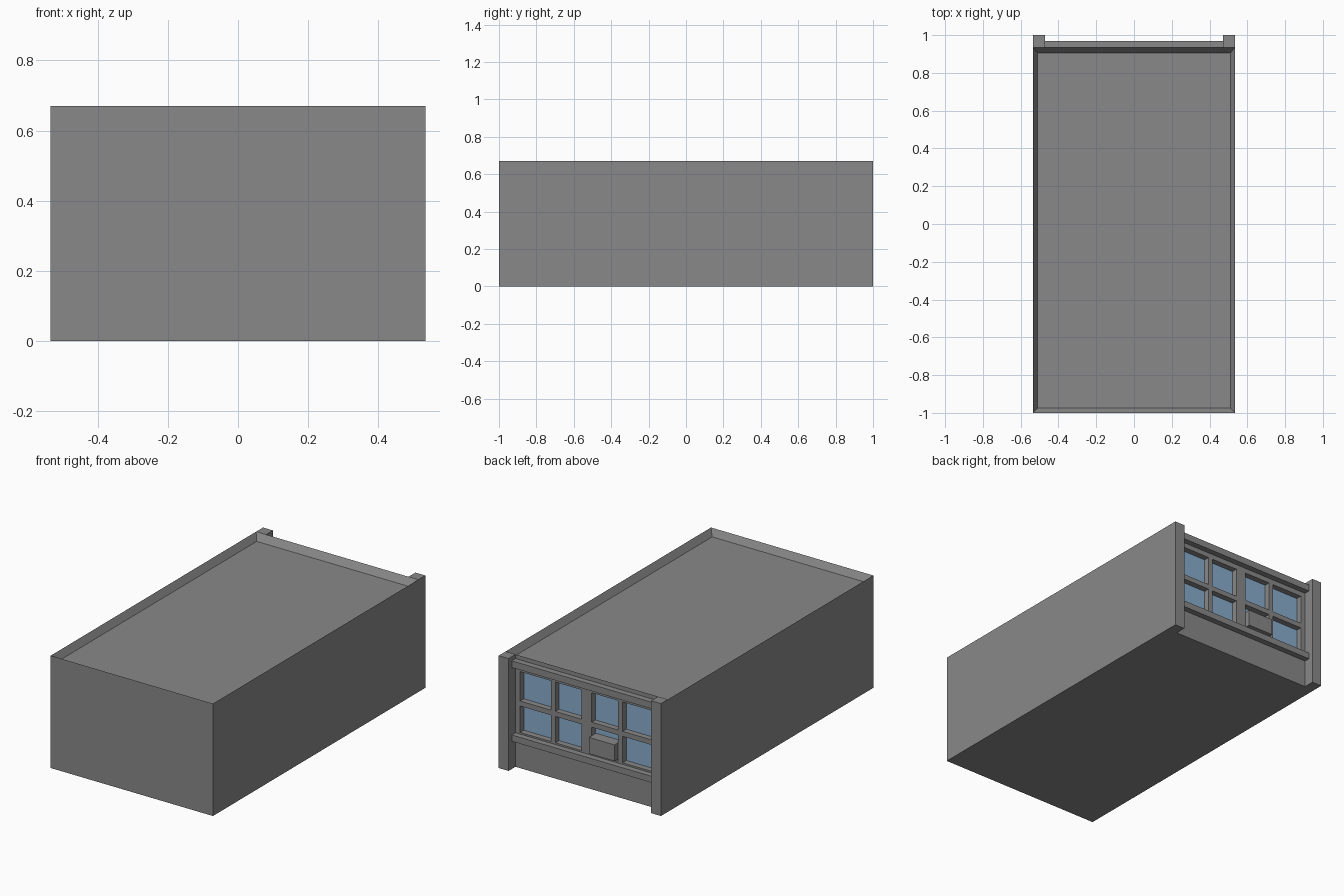
import bpy, bmesh
from mathutils import Vector

old = bpy.data.objects.get("Cube")
if old:
    bpy.data.objects.remove(old, do_unlink=True)


def make_material(name, rgb):
    mat = bpy.data.materials.new(name)
    mat.use_nodes = True
    mat.diffuse_color = (*rgb, 1)
    mat.node_tree.nodes["Principled BSDF"].inputs["Base Color"].default_value = (*rgb, 1)
    return mat


GREY = make_material("grey_wall", (0.25, 0.25, 0.25))
BLUE = make_material("blue_glass", (0.25, 0.42, 0.62))

HALF_W, HEIGHT, WALL_Y = 0.535, 0.67, 0.935
POST_X, LEDGE_Y = 0.47, 0.97
ROOF_Z, GLASS_Y = 0.63, 0.90


def box_bmesh(low, high):
    bm = bmesh.new()
    bmesh.ops.create_cube(bm, size=1)
    low, high = Vector(low), Vector(high)
    for v in bm.verts:
        v.co = (low + high) / 2 + v.co * (high - low)
    return bm


def finish(name, bm, mats=(GREY,)):
    bmesh.ops.recalc_face_normals(bm, faces=bm.faces)
    mesh = bpy.data.meshes.new(name)
    bm.to_mesh(mesh)
    bm.free()
    for mat in mats:
        mesh.materials.append(mat)
    obj = bpy.data.objects.new(name, mesh)
    bpy.context.collection.objects.link(obj)
    return obj


def box(name, low, high):
    return finish(name, box_bmesh(low, high))


# Main block with a sunken roof behind a low parapet
bm = box_bmesh((-HALF_W, -1, 0), (HALF_W, WALL_Y, HEIGHT))
bm.normal_update()
roof = max(bm.faces, key=lambda f: f.normal.z)
bmesh.ops.inset_region(bm, faces=[roof], thickness=0.035)
for v in roof.verts:
    v.co.z = ROOF_Z
    if v.co.y > 0:
        v.co.y = 0.905

# Window grid cut into the back wall, then pushed in as glass
columns = [(-0.44, -0.237), (-0.207, -0.033), (0.033, 0.207), (0.237, 0.44)]
rows = [(0.213, 0.37), (0.40, 0.575)]


def back_faces():
    return [f for f in bm.faces if all(abs(v.co.y - WALL_Y) < 1e-4 for v in f.verts)]


def slice_back(axis, value):
    faces = back_faces()
    edges = {e for f in faces for e in f.edges}
    verts = {v for f in faces for v in f.verts}
    point = Vector((0, 0, 0))
    normal = Vector((0, 0, 0))
    point[axis], normal[axis] = value, 1
    bmesh.ops.bisect_plane(bm, geom=[*faces, *edges, *verts], plane_co=point, plane_no=normal)


for axis, spans in ((0, columns), (2, rows)):
    for span in spans:
        for value in span:
            slice_back(axis, value)


def inside(value, spans):
    return any(a < value < b for a, b in spans)


panes = []
for f in back_faces():
    c = f.calc_center_median()
    if inside(c.x, columns) and inside(c.z, rows):
        panes.append(f)
for f in bmesh.ops.extrude_discrete_faces(bm, faces=panes)["faces"]:
    f.material_index = 1
    for v in f.verts:
        v.co.y = GLASS_Y
finish("building_body", bm, (GREY, BLUE))

# Corner posts
for side, name in ((1, "left_post"), (-1, "right_post")):
    xs = sorted((side * POST_X, side * HALF_W))
    box(name, (xs[0], WALL_Y, 0), (xs[1], 1, HEIGHT))

# Ledges above and below the windows
for name, z0, z1 in (("upper_cornice", 0.605, 0.645), ("window_sill", 0.165, 0.203)):
    box(name, (-POST_X, WALL_Y, z0), (POST_X, LEDGE_Y, z1))

# Window cooling unit
box("window_cooler", (-0.204, GLASS_Y, 0.225), (-0.036, 0.965, 0.322))
